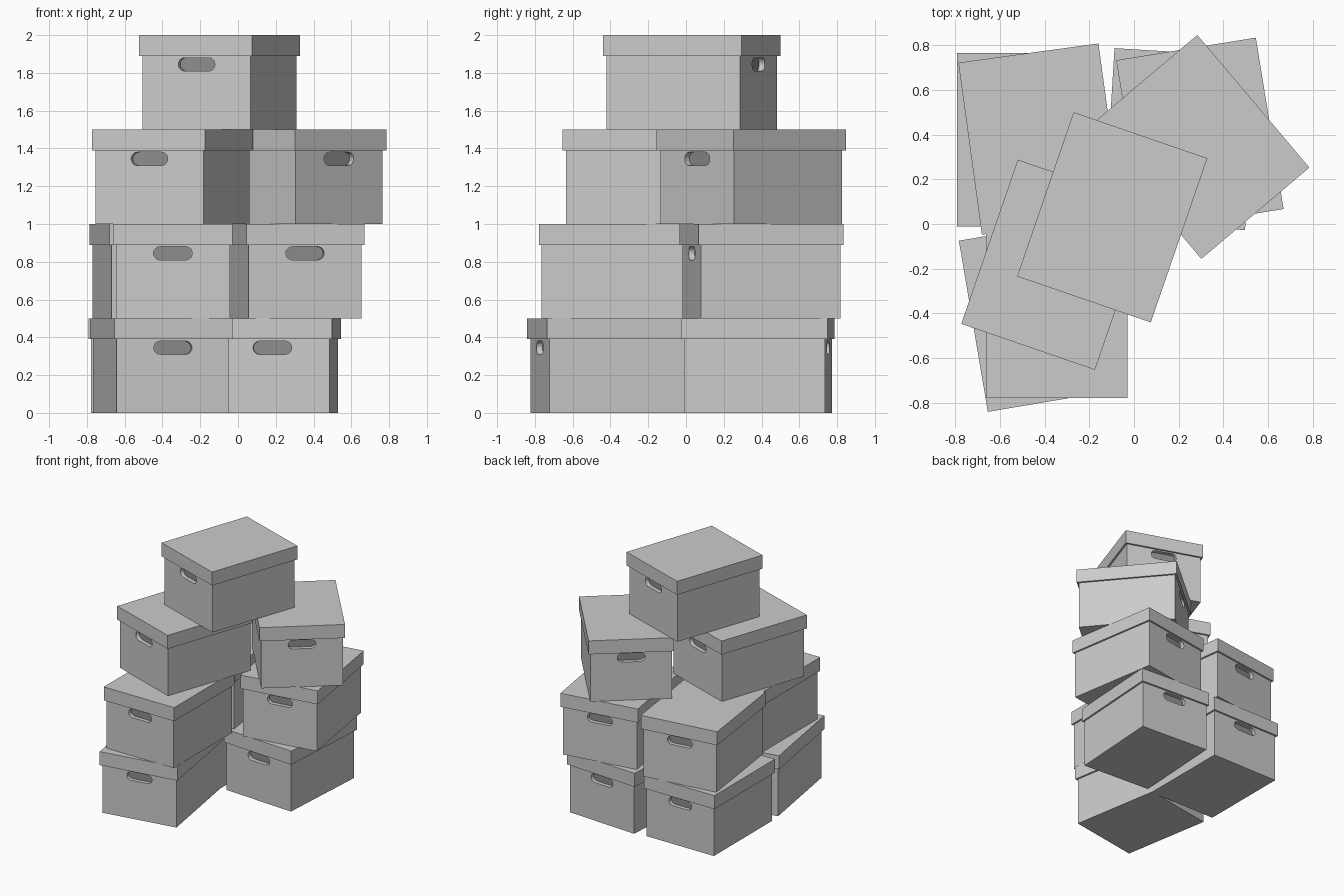
import bpy, bmesh, math
from mathutils import Matrix

if "Cube" in bpy.data.objects:
    bpy.data.objects.remove(bpy.data.objects["Cube"])

W, D, H = 0.633, 0.777, 0.5      # outer lid size and full box height
LID_Z, LIP = 0.39, 0.0145        # lid lower edge, lid overhang
GRIP_W, GRIP_H, GRIP_Z, GRIP_D = 0.205, 0.07, 0.345, 0.032
BODY_W, BODY_D = W - 2 * LIP, D - 2 * LIP

dark = bpy.data.materials.new("handle_recess")
dark.diffuse_color = (0.27, 0.27, 0.27, 1)
dark.use_nodes = True
dark.node_tree.nodes["Principled BSDF"].inputs["Base Color"].default_value = dark.diffuse_color
plain = bpy.data.materials.new("cardboard")
plain.diffuse_color = (0.8, 0.8, 0.8, 1)
plain.use_nodes = True
plain.node_tree.nodes["Principled BSDF"].inputs["Base Color"].default_value = plain.diffuse_color


def add_object(name, mesh):
    ob = bpy.data.objects.new(name, mesh)
    bpy.context.collection.objects.link(ob)
    return ob


def block(name, w, d, z0, z1):
    bm = bmesh.new()
    bmesh.ops.create_cube(bm, size=1, matrix=Matrix.Translation((0, 0, (z0 + z1) / 2))
                          @ Matrix.Diagonal((w, d, z1 - z0, 1)))
    me = bpy.data.meshes.new(name)
    bm.to_mesh(me)
    bm.free()
    return me


def grip_cutters():
    # rounded slot at both short ends
    bm = bmesh.new()
    r, half, n = GRIP_H / 2, GRIP_W / 2 - GRIP_H / 2, 10
    for s in (-1, 1):
        pts = []
        for side, start in ((1, -90), (-1, 90)):
            for i in range(n + 1):
                a = math.radians(start + 180 * i / n)
                pts.append((side * half + r * math.cos(a), GRIP_Z + r * math.sin(a)))
        face = bm.faces.new([bm.verts.new((x, s * (BODY_D / 2 - GRIP_D), z)) for x, z in pts])
        ext = bmesh.ops.extrude_face_region(bm, geom=[face])
        verts = [g for g in ext["geom"] if isinstance(g, bmesh.types.BMVert)]
        bmesh.ops.translate(bm, verts=verts, vec=(0, s * 0.1, 0))
    bmesh.ops.recalc_face_normals(bm, faces=bm.faces)
    me = bpy.data.meshes.new("grip_cutter")
    bm.to_mesh(me)
    bm.free()
    return me


# shared body mesh with recessed hand grips
proto = add_object("body_proto", block("body_proto", BODY_W, BODY_D, 0, LID_Z))
cutter = add_object("grip_cutter", grip_cutters())
cutter.hide_render = True
mod = proto.modifiers.new("grips", 'BOOLEAN')
mod.operation, mod.solver, mod.object = 'DIFFERENCE', 'EXACT', cutter
deps = bpy.context.evaluated_depsgraph_get()
body_mesh = bpy.data.meshes.new_from_object(proto.evaluated_get(deps))
body_mesh.name = "box_body"
body_mesh.materials.clear()
body_mesh.materials.append(plain)
body_mesh.materials.append(dark)
for p in body_mesh.polygons:
    floor = abs(abs(p.center.y) - (BODY_D / 2 - GRIP_D)) < 1e-3 and abs(p.normal.y) > 0.9
    p.material_index = int(floor)
for ob in (proto, cutter):
    bpy.data.objects.remove(ob)

# shared lid mesh
lid_mesh = block("box_lid", W, D, LID_Z, H)
lid_mesh.materials.append(plain)

# stack: layer, x, y, turn in degrees
stack = [
    (0, -0.407, -0.405, 9.6), (0, -0.475, 0.378, 0), (0, 0.205, 0.38, -3.5),
    (1, -0.345, -0.39, 0), (1, -0.42, 0.38, 7.8), (1, 0.295, 0.40, 9.2),
    (2, -0.3475, -0.1825, -19), (2, 0.2925, 0.345, 40.2),
    (3, -0.0975, 0.03, -19),
]
for i, (layer, x, y, turn) in enumerate(stack, 1):
    for part, me in (("body", body_mesh), ("lid", lid_mesh)):
        ob = add_object(f"box_{i}_{part}", me)
        ob.location = (x, y, layer * H)
        ob.rotation_euler.z = math.radians(turn)
